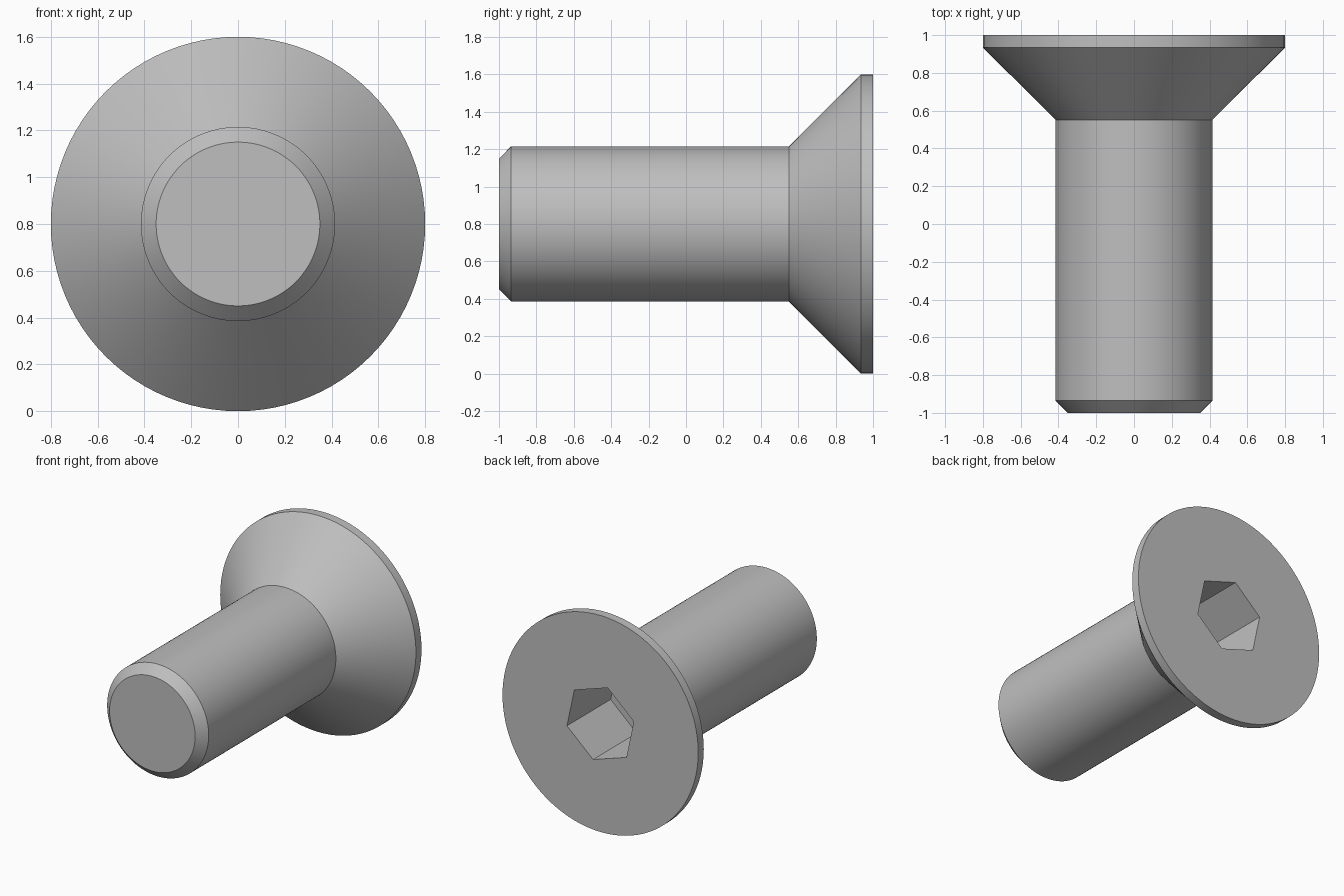
import bpy, bmesh, math

if "Cube" in bpy.data.objects:
    bpy.data.objects.remove(bpy.data.objects["Cube"], do_unlink=True)

AXIS_Z = 0.8          # height of the screw axis
SEGMENTS = 96
SOCKET_R, SOCKET_FLOOR, SOCKET_TURN = 0.287, 0.49, math.radians(42)

steel = bpy.data.materials.new("steel_grey")
steel.use_nodes = True
colour = (0.52, 0.52, 0.52, 1)
steel.diffuse_color = colour
steel.node_tree.nodes["Principled BSDF"].inputs["Base Color"].default_value = colour

bm = bmesh.new()


def ring(radius, y, count, turn=0.0):
    """Regular ring of vertices around the screw axis."""
    angles = [turn + math.tau * i / count for i in range(count)]
    return [bm.verts.new((radius * math.cos(a), y, AXIS_Z + radius * math.sin(a)))
            for a in angles]


def wall(a, b):
    """Quads joining two rings of equal count."""
    n = len(a)
    for i in range(n):
        j = (i + 1) % n
        bm.faces.new((a[i], a[j], b[j], b[i]))


def loop_edges(verts):
    return [bm.edges.get((v, verts[i - 1])) for i, v in enumerate(verts)]


# Chamfered tip, shank, countersunk cone and thin rim
profile = [(0.35, -1), (0.415, -0.935), (0.415, 0.55), (0.8, 0.935), (0.8, 1)]
rings = [ring(r, y, SEGMENTS) for r, y in profile]
for lower, upper in zip(rings, rings[1:]):
    wall(lower, upper)
bm.faces.new(rings[0])

# Hexagonal drive socket
mouth = ring(SOCKET_R, 1, 6, SOCKET_TURN)
floor = ring(SOCKET_R, SOCKET_FLOOR, 6, SOCKET_TURN)
wall(mouth, floor)
bm.faces.new(floor)

# Flat head face around the socket
bmesh.ops.triangle_fill(bm, use_beauty=True, use_dissolve=False, normal=(0, 1, 0),
                        edges=loop_edges(rings[-1]) + loop_edges(mouth))
bmesh.ops.recalc_face_normals(bm, faces=bm.faces)

mesh = bpy.data.meshes.new("countersunk_screw")
bm.to_mesh(mesh)
bm.free()
mesh.materials.append(steel)
screw = bpy.data.objects.new("countersunk_screw", mesh)
bpy.context.collection.objects.link(screw)

# Smooth round sides, crisp edges
bpy.ops.object.select_all(action="DESELECT")
screw.select_set(True)
bpy.context.view_layer.objects.active = screw
bpy.ops.object.shade_smooth_by_angle(angle=math.radians(30))
